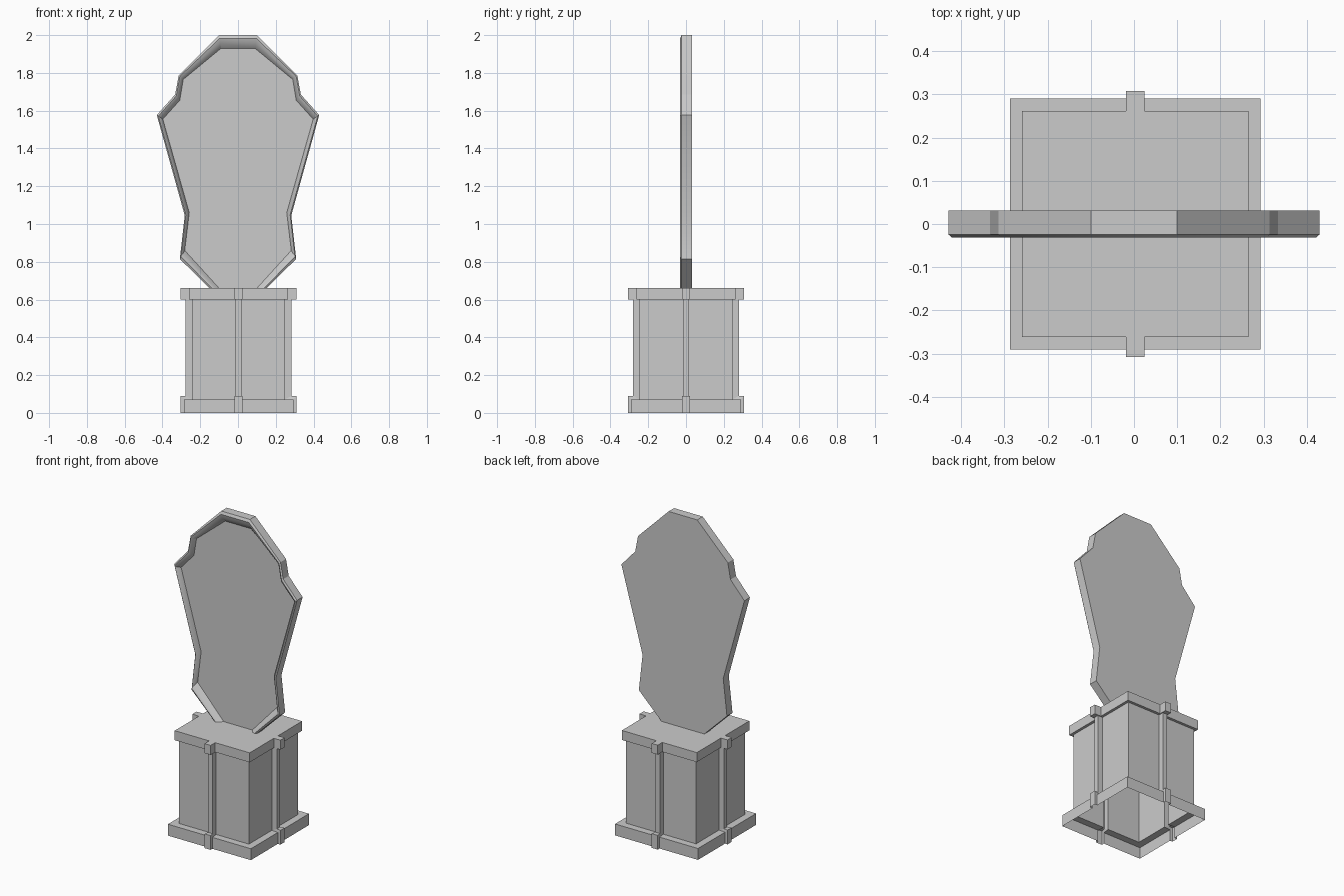
import bpy, bmesh, math
from mathutils import Matrix

if "Cube" in bpy.data.objects:
    bpy.data.objects.remove(bpy.data.objects["Cube"])


def finish(name, bm):
    bmesh.ops.remove_doubles(bm, verts=bm.verts, dist=0.0005)
    bmesh.ops.recalc_face_normals(bm, faces=bm.faces)
    mesh = bpy.data.meshes.new(name)
    bm.to_mesh(mesh)
    bm.free()
    ob = bpy.data.objects.new(name, mesh)
    bpy.context.collection.objects.link(ob)
    return ob


# Pedestal: open-bottomed shell, wall profile plus a raised central rib per side
wall = [(.29, 0), (.29, .072), (.245, .072), (.245, .60), (.262, .60), (.262, .66)]
rib = [(.308, 0), (.308, .09), (.28, .09), (.28, .60), (.308, .60), (.308, .66)]
rib_half = [.021, .021, .016, .016, .021, .021]

bm = bmesh.new()
top = []
for k in range(4):
    rot = Matrix.Rotation(k * math.pi / 2, 4, 'Z')
    columns = []
    for i, ((d, z), (rd, rz), w) in enumerate(zip(wall, rib, rib_half)):
        row = [(-d, -d, z), (-w, -d, z), (-w, -rd, rz),
               (w, -rd, rz), (w, -d, z), (d, -d, z)]
        columns.append([bm.verts.new(rot @ Matrix.Translation(p).translation) for p in row])
    for low, high in zip(columns, columns[1:]):
        for j in range(5):
            bm.faces.new((low[j], low[j + 1], high[j + 1], high[j]))
    top += columns[-1][:5]
bm.faces.new(top)
pedestal = finish("pedestal", bm)
pedestal.location.x = .003

# Mirror: half outlines of the frame's outer edge and the recessed panel
outer = [(.10, 2.0), (.314, 1.787), (.333, 1.685), (.43, 1.577),
         (.282, 1.045), (.308, .815), (.15, .66)]
inner = [(.09, 1.93), (.29, 1.765), (.308, 1.655), (.398, 1.555),
         (.258, 1.06), (.282, .86), (.10, .66)]
# Frame section: blend from outer to inner outline, and depth
section = [(0, .031), (0, -.024), (.25, -.031), (.6, -.024), (1, 0)]

bm = bmesh.new()
rings = []
for t, y in section:
    half = [(a + (c - a) * t, y, b + (d - b) * t)
            for (a, b), (c, d) in zip(outer, inner)]
    loop = half + [(-x, yy, z) for x, yy, z in reversed(half)]
    rings.append([bm.verts.new(p) for p in loop])
for a, b in zip(rings, rings[1:]):
    n = len(a)
    for j in range(n):
        k = (j + 1) % n
        bm.faces.new((a[j], a[k], b[k], b[j]))
bm.faces.new(rings[0])
bm.faces.new(rings[-1])
mirror = finish("mirror", bm)

# Soft rounding across the frame section only
bpy.context.view_layer.objects.active = mirror
mirror.select_set(True)
bpy.ops.object.shade_smooth_by_angle(angle=math.radians(30))
